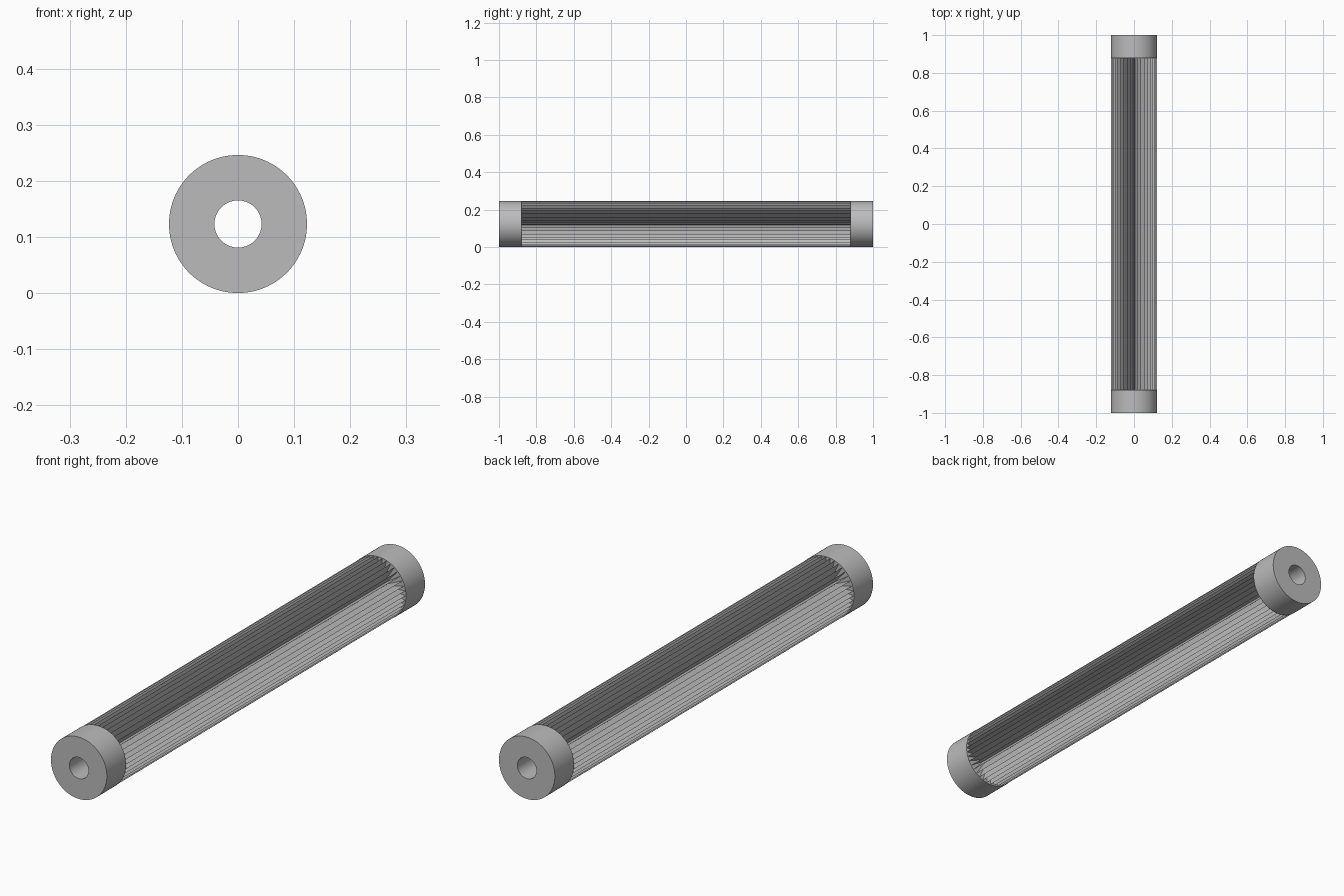
import bpy
import bmesh
import math

cube = bpy.data.objects.get("Cube")
if cube:
    bpy.data.objects.remove(cube, do_unlink=True)

RADIUS = 0.123
BORE = 0.042
CORE = 0.05
VALLEY = 0.052
HALF = 1.0
CAP = 0.12
PLEATS = 40
SEGMENTS = 96

grey = bpy.data.materials.new("light grey")
grey.use_nodes = True
colour = (0.5, 0.5, 0.5, 1)
grey.diffuse_color = colour
grey.node_tree.nodes["Principled BSDF"].inputs["Base Color"].default_value = colour


def ring(bm, radii, y):
    """Closed loop of vertices around the long axis, one per radius."""
    step = math.tau / len(radii)
    return [bm.verts.new((r * math.sin(i * step), y, RADIUS + r * math.cos(i * step)))
            for i, r in enumerate(radii)]


def bridge(bm, a, b):
    n = len(a)
    for i in range(n):
        j = (i + 1) % n
        bm.faces.new((a[i], a[j], b[j], b[i]))


def finish(bm, name, smooth):
    bmesh.ops.recalc_face_normals(bm, faces=bm.faces)
    mesh = bpy.data.meshes.new(name)
    bm.to_mesh(mesh)
    bm.free()
    mesh.materials.append(grey)
    obj = bpy.data.objects.new(name, mesh)
    bpy.context.collection.objects.link(obj)
    if smooth:
        bpy.ops.object.select_all(action='DESELECT')
        obj.select_set(True)
        bpy.context.view_layer.objects.active = obj
        bpy.ops.object.shade_smooth_by_angle(angle=math.radians(30))
    return obj


def tube(name, outer, inner, y0, y1):
    """Hollow cylinder with flat ring ends."""
    bm = bmesh.new()
    loops = [ring(bm, [r] * SEGMENTS, y)
             for r, y in ((outer, y0), (outer, y1), (inner, y1), (inner, y0))]
    for i in range(4):
        bridge(bm, loops[i], loops[(i + 1) % 4])
    return finish(bm, name, True)


# End caps
tube("front_end_cap", RADIUS, BORE, -HALF, -HALF + CAP)
tube("back_end_cap", RADIUS, BORE, HALF - CAP, HALF)

# Inner core joining the caps
tube("core_tube", CORE, BORE, -HALF + CAP, HALF - CAP)

# Pleated body: sharp outer folds and deep valleys
bm = bmesh.new()
folds = [RADIUS - 0.001, VALLEY] * PLEATS
bridge(bm, ring(bm, folds, -HALF + CAP), ring(bm, folds, HALF - CAP))
finish(bm, "pleated_body", False)
